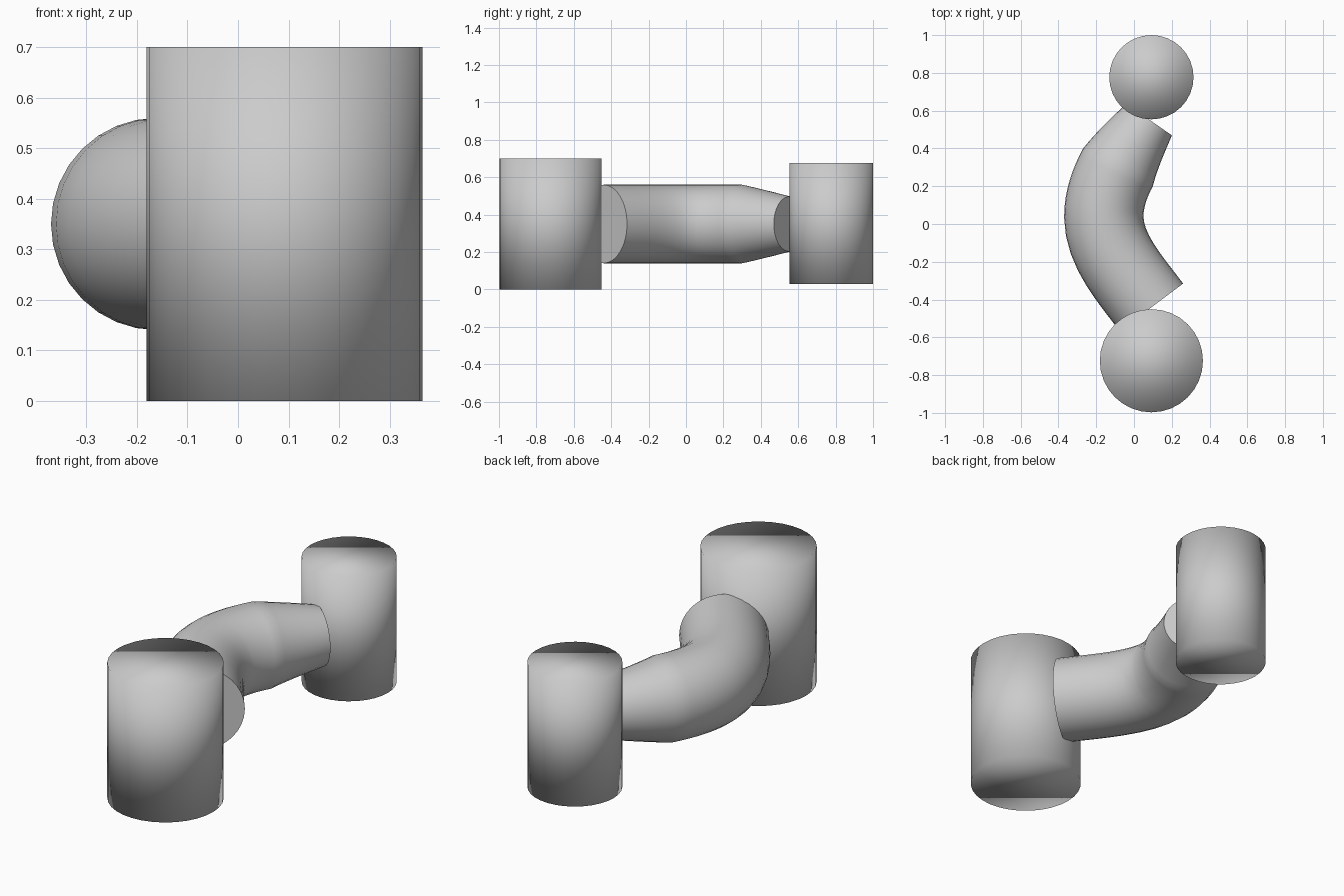
import bpy
from mathutils import Vector

if "Cube" in bpy.data.objects:
    bpy.data.objects.remove(bpy.data.objects["Cube"])


def cylinder(name, x, y, radius, z0, z1):
    bpy.ops.mesh.primitive_cylinder_add(vertices=32, radius=radius, depth=z1 - z0,
                                        location=(x, y, (z0 + z1) / 2))
    ob = bpy.context.object
    ob.name = name
    bpy.ops.object.shade_smooth()
    return ob


# Upright end cylinders
cylinder("front_cylinder", 0.092, -0.724, 0.273, 0.0, 0.70)
cylinder("back_cylinder", 0.092, 0.777, 0.223, 0.03, 0.675)

# Bent connecting tube: x, y, tangent, handle lengths, radius factor
path = [
    (0.092, -0.441, (-0.6, 0.8), 0.18, 0.18, 1.0),
    (-0.16, 0.04, (0.0, 1.0), 0.18, 0.09, 1.0),
    (-0.085, 0.30, (0.48, 0.88), 0.09, 0.10, 1.0),
    (0.08, 0.553, (0.57, 0.82), 0.10, 0.10, 0.70),
]
curve = bpy.data.curves.new("connecting_tube", 'CURVE')
curve.dimensions = '3D'
curve.bevel_depth = 0.21
curve.bevel_resolution = 14
curve.resolution_u = 8
curve.use_fill_caps = True
spline = curve.splines.new('BEZIER')
spline.radius_interpolation = 'LINEAR'
spline.bezier_points.add(len(path) - 1)
for p, (x, y, t, back, ahead, r) in zip(spline.bezier_points, path):
    co = Vector((x, y, 0.35))
    tangent = Vector((*t, 0)).normalized()
    p.handle_left_type = p.handle_right_type = 'FREE'
    p.co = co
    p.handle_left = co - tangent * back
    p.handle_right = co + tangent * ahead
    p.radius = r

tube = bpy.data.objects.new("connecting_tube", curve)
bpy.context.collection.objects.link(tube)
bpy.ops.object.select_all(action='DESELECT')
tube.select_set(True)
bpy.context.view_layer.objects.active = tube
bpy.ops.object.convert(target='MESH')
bpy.ops.object.shade_smooth_by_angle()
